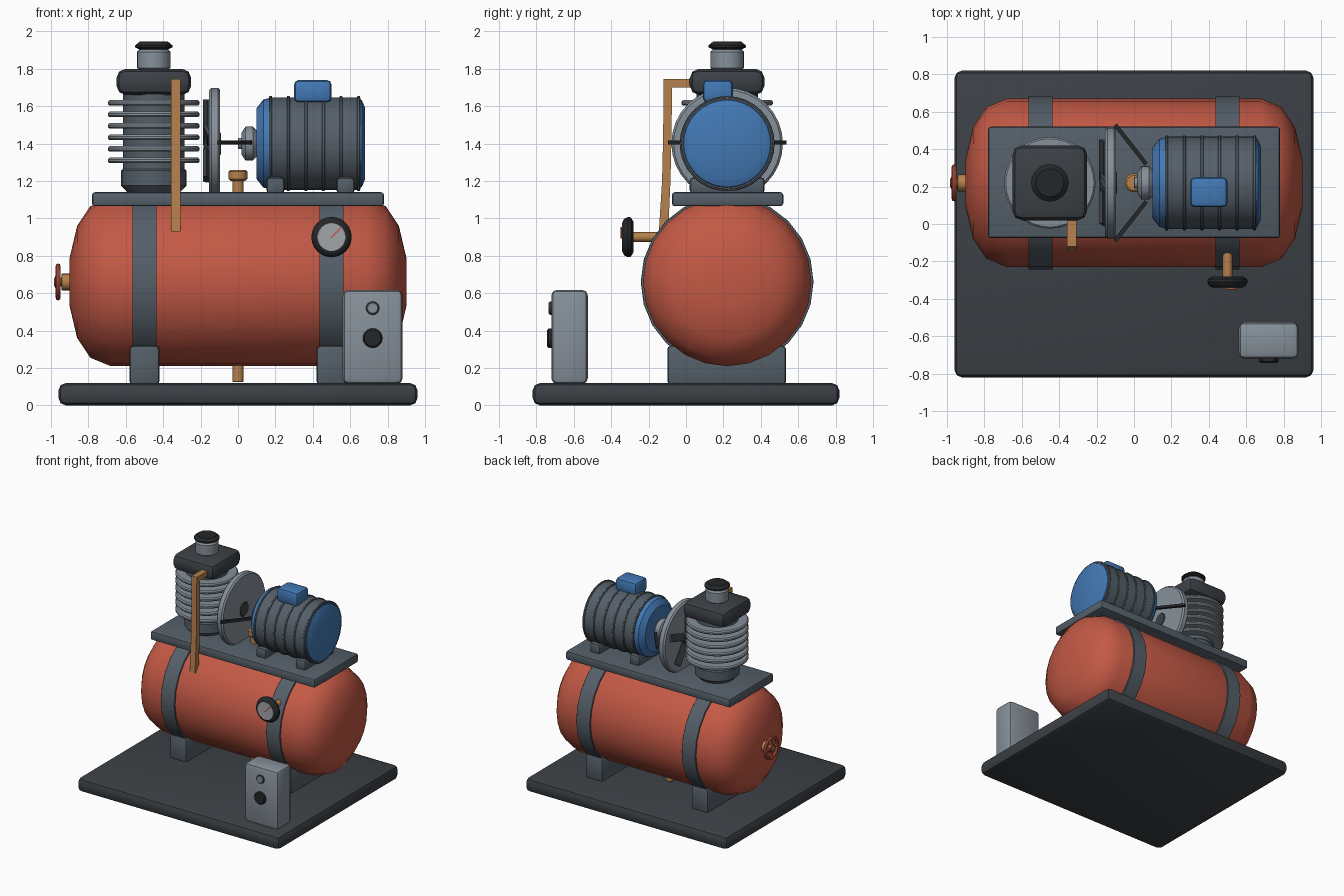
import bpy, bmesh, math
from math import cos, sin, pi, radians
from mathutils import Vector, Matrix

if "Cube" in bpy.data.objects:
    bpy.data.objects.remove(bpy.data.objects["Cube"])


def material(name, *rgb):
    m = bpy.data.materials.new(name)
    m.use_nodes = True
    m.diffuse_color = (*rgb, 1)
    m.node_tree.nodes["Principled BSDF"].inputs["Base Color"].default_value = (*rgb, 1)
    return m


RED = material("tank_red", .55, .10, .06)
CHARCOAL = material("charcoal", .045, .052, .06)
SLATE = material("slate", .09, .115, .14)
STEEL = material("light_steel", .24, .28, .32)
BLUE = material("motor_blue", .055, .19, .46)
COPPER = material("copper", .47, .22, .075)
BLACK = material("black", .017, .019, .021)
FACE = material("dial_grey", .36, .38, .40)


def finish(name, bm, mat):
    bmesh.ops.recalc_face_normals(bm, faces=bm.faces)
    mesh = bpy.data.meshes.new(name)
    bm.to_mesh(mesh)
    bm.free()
    mesh.materials.append(mat)
    mesh.shade_smooth()
    mesh.set_sharp_from_angle(angle=radians(35))
    ob = bpy.data.objects.new(name, mesh)
    bpy.context.collection.objects.link(ob)
    return ob


def box(name, lo, hi, mat, bevel=.02, segments=2):
    lo, hi = Vector(lo), Vector(hi)
    bm = bmesh.new()
    bmesh.ops.create_cube(bm, size=1)
    bmesh.ops.scale(bm, vec=hi - lo, verts=bm.verts)
    bmesh.ops.translate(bm, vec=(lo + hi) / 2, verts=bm.verts)
    if bevel:
        bmesh.ops.bevel(bm, geom=bm.edges[:], offset=bevel, segments=segments,
                        profile=.5, affect='EDGES')
    return finish(name, bm, mat)


def lathe(name, axis, center, profile, mat, n=24):
    """Spin (position, radius) pairs around an axis through center."""
    k = "xyz".index(axis)
    bm = bmesh.new()
    rings = []
    for t, r in profile:
        ring = []
        for i in range(n):
            p = Vector(center)
            p[k] = t
            p[(k + 1) % 3] += r * cos(2 * pi * i / n)
            p[(k + 2) % 3] += r * sin(2 * pi * i / n)
            ring.append(bm.verts.new(p))
        rings.append(ring)
    for a, b in zip(rings, rings[1:]):
        for i in range(n):
            j = (i + 1) % n
            bm.faces.new((a[i], a[j], b[j], b[i]))
    bm.faces.new(rings[0])
    bm.faces.new(rings[-1])
    return finish(name, bm, mat)


def drum(name, axis, center, a, b, r, mat, bevel=.01, n=24):
    return lathe(name, axis, center,
                 [(a, r - bevel), (a + bevel, r), (b - bevel, r), (b, r - bevel)], mat, n)


def beam(name, p, q, width, depth, mat, roll=0):
    p, q = Vector(p), Vector(q)
    bm = bmesh.new()
    bmesh.ops.create_cube(bm, size=1)
    bmesh.ops.scale(bm, vec=(width, depth, (q - p).length), verts=bm.verts)
    turn = (q - p).to_track_quat('Z', 'Y').to_matrix().to_4x4()
    bmesh.ops.transform(bm, verts=bm.verts, matrix=Matrix.Translation((p + q) / 2)
                        @ turn @ Matrix.Rotation(roll, 4, 'Z'))
    return finish(name, bm, mat)


MID = .22                       # depth of the machine's centre line
TANK = (0, MID, .66)
DRIVE = (0, MID, 1.40)
PUMP = (-.45, MID, 0)

# Base, tank, straps and feet
box("base_plate", (-.96, -.82, 0), (.96, .82, .12), CHARCOAL, .04)
end = [(.68, .45), (.79, .405), (.86, .30), (.90, .13)]
lathe("tank", 'x', TANK, [(-x, r) for x, r in reversed(end)] + end, RED)
for side, x in (("right", -.5), ("left", .5)):
    drum(side + "_strap", 'x', TANK, x - .065, x + .065, .462, SLATE, .002)
    box(side + "_tank_foot", (x - .08, -.1, .11), (x + .08, .535, .32), SLATE)
box("top_plate", (-.78, -.075, 1.065), (.78, .52, 1.14), SLATE, .015)

# Pump
drum("crankcase", 'z', PUMP, 1.13, 1.30, .175, SLATE, .045)
drum("pump_cylinder", 'z', PUMP, 1.25, 1.68, .165, SLATE)
for i in range(6):
    z = 1.31 + i * .0615
    drum("cooling_fin", 'z', PUMP, z - .015, z + .015, .245, STEEL, .009, 32)
box("cylinder_head", (-.65, .02, 1.66), (-.25, .42, 1.80), CHARCOAL, .05)
drum("intake_filter", 'z', PUMP, 1.79, 1.905, .09, STEEL, .015)
lathe("filter_cap", 'z', PUMP, [(1.90, .07), (1.915, .1), (1.925, .1), (1.945, .075)], BLACK)

# Discharge pipe: outer and inner edge of a bent bar, extruded sideways
outer = [(.05, 1.745), (-.12, 1.745), (-.122, 1.45), (-.128, 1.2), (-.145, .93)]
inner = [(-.095, .93), (-.083, 1.2), (-.077, 1.45), (-.075, 1.70), (.05, 1.70)]
bm = bmesh.new()
side_face = bm.faces.new([bm.verts.new((-.357, y, z)) for y, z in outer + inner])
grown = bmesh.ops.extrude_face_region(bm, geom=[side_face])["geom"]
bmesh.ops.translate(bm, vec=(.05, 0, 0),
                    verts=[v for v in grown if isinstance(v, bmesh.types.BMVert)])
finish("discharge_pipe", bm, COPPER)

# Flywheel with fan blades, belt and pulley
drum("flywheel", 'x', DRIVE, -.155, -.095, .298, STEEL, .012, 32)
drum("flywheel_hub", 'x', DRIVE, -.185, -.09, .06, CHARCOAL, .005)
for i in range(5):
    a = pi / 2 + 2 * pi * i / 5
    d = Vector((0, cos(a), sin(a)))
    c = Vector((-.165, MID, 1.40))
    beam("fan_blade", c + d * .05, c + d * .235, .06, .02, CHARCOAL, pi / 2 + .4)
for s in (-1, 1):
    beam("drive_belt", (-.1, MID + s * .31, 1.405), (.065, MID + s * .1, 1.405),
         .022, .022, BLACK)
lathe("motor_pulley", 'x', DRIVE, [(.02, .06), (.04, .09), (.08, .09), (.10, .07)], STEEL)
drum("motor_shaft", 'x', DRIVE, .0, .12, .03, STEEL, .004, 12)

# Motor
drum("motor_body", 'x', DRIVE, .165, .655, .247, SLATE, .004, 32)
for i in range(6):
    x = .175 + i * .094
    drum("motor_rib", 'x', DRIVE, x - .008, x + .008, .254, SLATE, .003, 32)
lathe("motor_drive_end", 'x', DRIVE, [(.10, .19), (.135, .235), (.17, .244)], BLUE, 32)
lathe("motor_rear_end", 'x', DRIVE, [(.64, .242), (.662, .232), (.68, .19)], BLUE, 32)
box("terminal_box", (.30, .09, 1.62), (.50, .25, 1.74), BLUE, .025)
for x in (.2, .575):
    box("motor_foot", (x - .048, .02, 1.13), (x + .048, .42, 1.22), SLATE)

# Relief valve and drain
drum("relief_valve_stem", 'z', DRIVE, 1.13, 1.22, .03, COPPER, .003, 16)
drum("relief_valve_cap", 'z', DRIVE, 1.20, 1.26, .05, COPPER, .01, 16)
drum("drain_cock", 'z', TANK, .125, .24, .03, COPPER, .004, 16)

# Outlet valve with handwheel
drum("outlet_fitting", 'x', TANK, -.945, -.88, .045, COPPER, .005, 16)
drum("outlet_stem", 'x', TANK, -.985, -.93, .024, COPPER, .004, 16)
hub = Vector((-.962, MID, .66))
ring = [(-.962 + .013 * sin(2 * pi * i / 8), .085 + .014 * cos(2 * pi * i / 8))
        for i in range(9)]
wheel = lathe("handwheel_rim", 'x', TANK, ring, RED)
bm = bmesh.new()
bm.from_mesh(wheel.data)
bmesh.ops.delete(bm, geom=[f for f in bm.faces if len(f.verts) > 4], context='FACES_ONLY')
bmesh.ops.remove_doubles(bm, verts=bm.verts, dist=.0001)
bm.to_mesh(wheel.data)
bm.free()
for d in (Vector((0, .08, 0)), Vector((0, 0, .08))):
    beam("handwheel_spoke", hub - d, hub + d, .018, .018, RED)
drum("handwheel_hub", 'x', TANK, -.978, -.95, .035, RED, .004, 16)

# Pressure gauge
GAUGE = (.5, 0, .90)
drum("gauge_stem", 'y', GAUGE, -.30, -.15, .026, COPPER, .003, 16)
lathe("gauge_case", 'y', GAUGE, [(-.34, .08), (-.33, .098), (-.31, .108),
                                 (-.295, .105), (-.28, .08)], BLACK)
drum("gauge_face", 'y', GAUGE, -.343, -.335, .076, FACE, .001)
beam("gauge_needle", (.495, -.345, .895), (.552, -.345, .952), .012, .007, RED)

# Control box with two buttons
box("control_box", (.56, -.72, .115), (.88, -.525, .618), STEEL, .03)
SWITCH, KNOB = (.72, 0, .52), (.72, 0, .36)
drum("switch_collar", 'y', SWITCH, -.73, -.71, .036, CHARCOAL, .003, 16)
drum("switch_button", 'y', SWITCH, -.736, -.71, .03, STEEL, .003, 16)
drum("control_knob", 'y', KNOB, -.742, -.71, .052, BLACK, .008)
